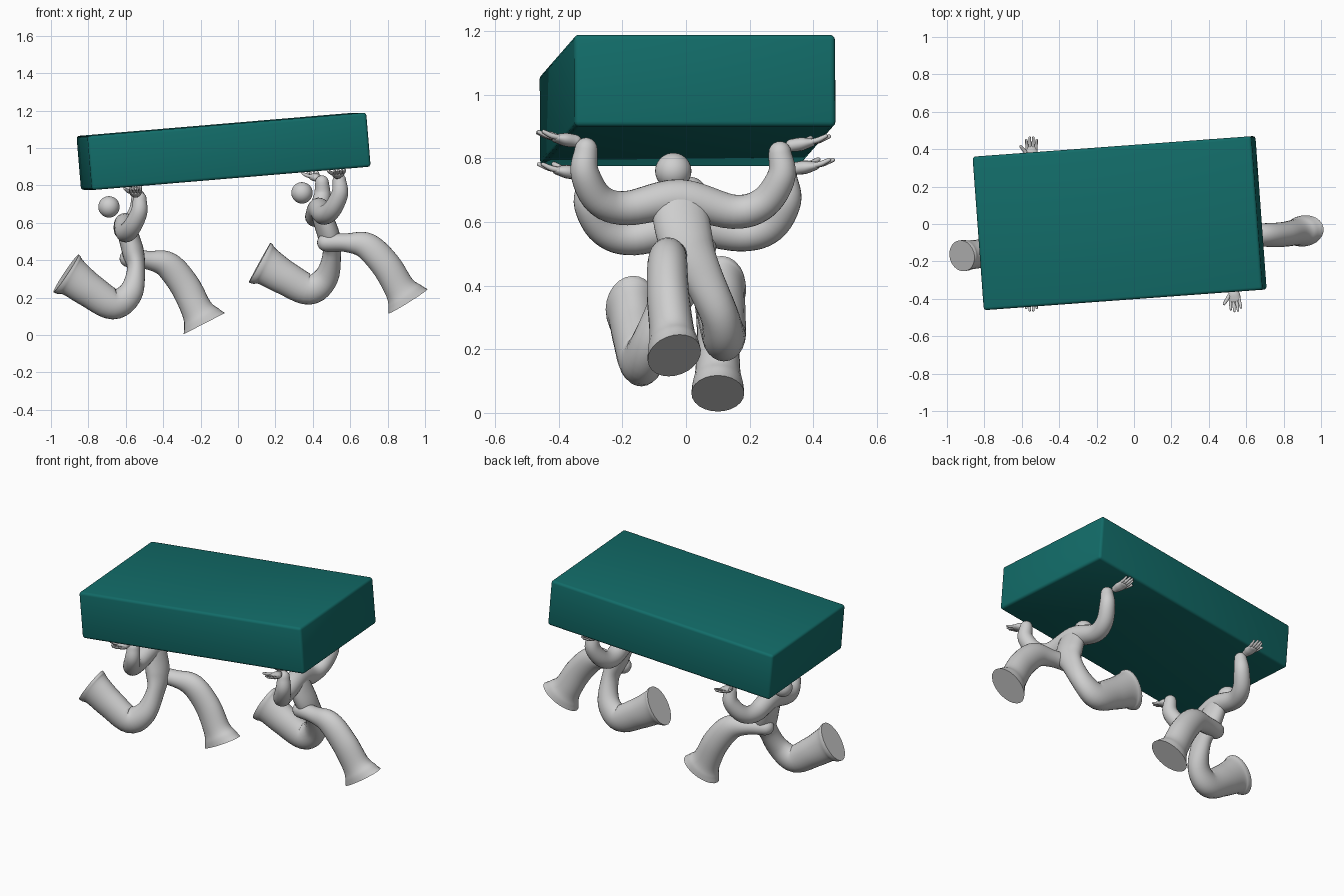
import bpy, bmesh, math
from mathutils import Vector, Matrix

if "Cube" in bpy.data.objects:
    bpy.data.objects.remove(bpy.data.objects["Cube"])


def material(name, rgb):
    m = bpy.data.materials.new(name)
    m.diffuse_color = (*rgb, 1)
    m.use_nodes = True
    m.node_tree.nodes["Principled BSDF"].inputs["Base Color"].default_value = m.diffuse_color
    return m


GREY = material("light grey", (0.62, 0.62, 0.62))
TEAL = material("dark teal", (0.006, 0.15, 0.14))


def finish(name, bm, mat, angle=50):
    bmesh.ops.recalc_face_normals(bm, faces=bm.faces[:])
    me = bpy.data.meshes.new(name)
    bm.to_mesh(me)
    bm.free()
    me.materials.append(mat)
    ob = bpy.data.objects.new(name, me)
    bpy.context.collection.objects.link(ob)
    bpy.ops.object.select_all(action='DESELECT')
    ob.select_set(True)
    bpy.context.view_layer.objects.active = ob
    bpy.ops.object.shade_smooth_by_angle(angle=math.radians(angle))
    return ob


def spline(pts, steps):
    """Catmull-Rom through rows of (x, y, z, radius, side radius)."""
    out = []
    n = len(pts)
    for i in range(n - 1):
        p1, p2 = pts[i], pts[i + 1]
        p0 = pts[i - 1] if i else [2 * a - b for a, b in zip(p1, p2)]
        p3 = pts[i + 2] if i + 2 < n else [2 * b - a for a, b in zip(p1, p2)]
        for s in range(steps):
            t = s / steps
            out.append([0.5 * (2 * b + (c - a) * t + (2 * a - 5 * b + 4 * c - d) * t * t
                               + (3 * b - a - 3 * c + d) * t ** 3)
                        for a, b, c, d in zip(p0, p1, p2, p3)])
    out.append(list(pts[-1]))
    return out


def tube(bm, pts, M, hint, round_start=True, round_end=True, steps=6, sides=24):
    """Sweep an elliptical section; hint sets the side axis of the section."""
    rows = spline(pts, steps)
    pos = [Vector(r[:3]) for r in rows]
    tan = [(pos[min(i + 1, len(pos) - 1)] - pos[max(i - 1, 0)]).normalized() for i in range(len(pos))]
    secs = [(pos[i], tan[i], rows[i][3], rows[i][4]) for i in range(len(pos))]
    arcs = [math.radians(a) for a in (22, 44, 64, 82)]

    def cap(sec, sign):
        p, t, a, b = sec
        r = min(a, b)
        return [(p + t * sign * r * math.sin(q), t, a * math.cos(q), b * math.cos(q)) for q in arcs]
    if round_start:
        secs = cap(secs[0], -1)[::-1] + secs
    if round_end:
        secs = secs + cap(secs[-1], 1)
    rings = []
    for p, t, a, b in secs:
        side = (hint - t * hint.dot(t)).normalized()
        up = t.cross(side)
        rings.append([bm.verts.new(M @ (p + up * a * math.cos(k) + side * b * math.sin(k)))
                      for k in [2 * math.pi * j / sides for j in range(sides)]])
    for r, s in zip(rings, rings[1:]):
        for j in range(sides):
            k = (j + 1) % sides
            bm.faces.new((r[j], r[k], s[k], s[j]))
    bm.faces.new(rings[0])
    bm.faces.new(rings[-1])


X, Y = Vector((1, 0, 0)), Vector((0, 1, 0))


def carrier(label, M):
    # head floating behind the shoulders
    bm = bmesh.new()
    bmesh.ops.create_uvsphere(bm, u_segments=32, v_segments=20, radius=0.057,
                              matrix=M @ Matrix.Translation((-0.69, 0.01, 0.685)))
    finish(label + "_head", bm, GREY)

    # torso flowing into the trailing leg, cut flat at the sole
    bm = bmesh.new()
    tube(bm, [(-.605, .005, .605, .045, .085), (-.585, .005, .53, .055, .09),
              (-.56, -.01, .44, .058, .085), (-.545, -.05, .35, .048, .065),
              (-.575, -.11, .225, .066, .06), (-.665, -.14, .165, .082, .068),
              (-.79, -.155, .237, .092, .075), (-.875, -.165, .30, .103, .078),
              (-.905, -.168, .32, .118, .083), (-.92, -.17, .33, .121, .083)],
         M, Y, round_end=False)
    finish(label + "_torso_and_back_leg", bm, GREY)

    # leading leg, cut flat at the sole
    bm = bmesh.new()
    tube(bm, [(-.585, .03, .41, .048, .05), (-.48, .06, .40, .05, .052),
              (-.375, .085, .372, .073, .062), (-.285, .1, .265, .08, .066),
              (-.222, .1, .14, .084, .07), (-.195, .1, .09, .106, .08),
              (-.18, .1, .061, .124, .083)],
         M, Y, round_end=False)
    finish(label + "_front_leg", bm, GREY)

    # both arms as one sweep through the chest
    bm = bmesh.new()
    half = [(-.525, .308, .735, .036, .036), (-.53, .312, .66, .045, .045),
            (-.57, .262, .58, .05, .05), (-.6, .17, .555, .054, .054)]
    arm = [(x, -y + .005, z - .006, a, b) for x, y, z, a, b in half]
    arm += [(-.605, .005, .59, .062, .058)]
    arm += [(x - .008, y + .005, z + .006, a, b) for x, y, z, a, b in half[::-1]]
    tube(bm, arm, M, X)
    finish(label + "_arms", bm, GREY)

    # hands: palm, four fingers and a thumb
    for s, word in ((-1, "right"), (1, "left")):
        bm = bmesh.new()
        x, z = -.548, .769 + .007 * s

        def digit(a, b, r):
            tube(bm, [(x + a[0], s * a[1], z + a[2], r, r),
                      (x + (a[0] + b[0]) / 2, s * (a[1] + b[1]) / 2, z + (a[2] + b[2]) / 2 - .003, r, r),
                      (x + b[0], s * b[1], z + b[2], r * .75, r * .75)], M, X, steps=3, sides=10)
        tube(bm, [(x, s * .345, z - .008, .02, .022), (x, s * .375, z - .004, .021, .032),
                  (x, s * .405, z, .014, .032)], M, X, sides=16)
        for dx, tip in ((-.023, .455), (-.008, .468), (.008, .468), (.023, .455)):
            digit((dx, .40, .001), (dx * 1.2, tip - .006, .019), .0085)
        digit((-.02, .37, 0), (-.058, .415, .02), .010)
        finish(label + "_" + word + "_hand", bm, GREY)


# rear carrier, then a mirrored, tilted and turned copy in front
carrier("rear_carrier", Matrix.Identity(4))
head = Vector((-.69, .01, .685))
lead = (Matrix.Translation((.342, -.04, .76)) @ Matrix.Rotation(.165, 4, 'Z')
        @ Matrix.Rotation(-.083, 4, 'Y') @ Matrix.Diagonal((1, -1, 1, 1))
        @ Matrix.Translation(-head))
carrier("lead_carrier", lead)

# carried block with softened edges
bm = bmesh.new()
bmesh.ops.create_cube(bm, size=1, matrix=Matrix.Diagonal((1.5, .823, .29, 1)))
bmesh.ops.bevel(bm, geom=bm.edges[:], offset=.016, segments=3, profile=.5, affect='EDGES')
bm.transform(Matrix.Translation((-.077, .005, .982)) @ Matrix.Rotation(math.radians(4.2), 4, 'Z')
             @ Matrix.Rotation(math.radians(-4.8), 4, 'Y'))
finish("carried_block", bm, TEAL, 35)
